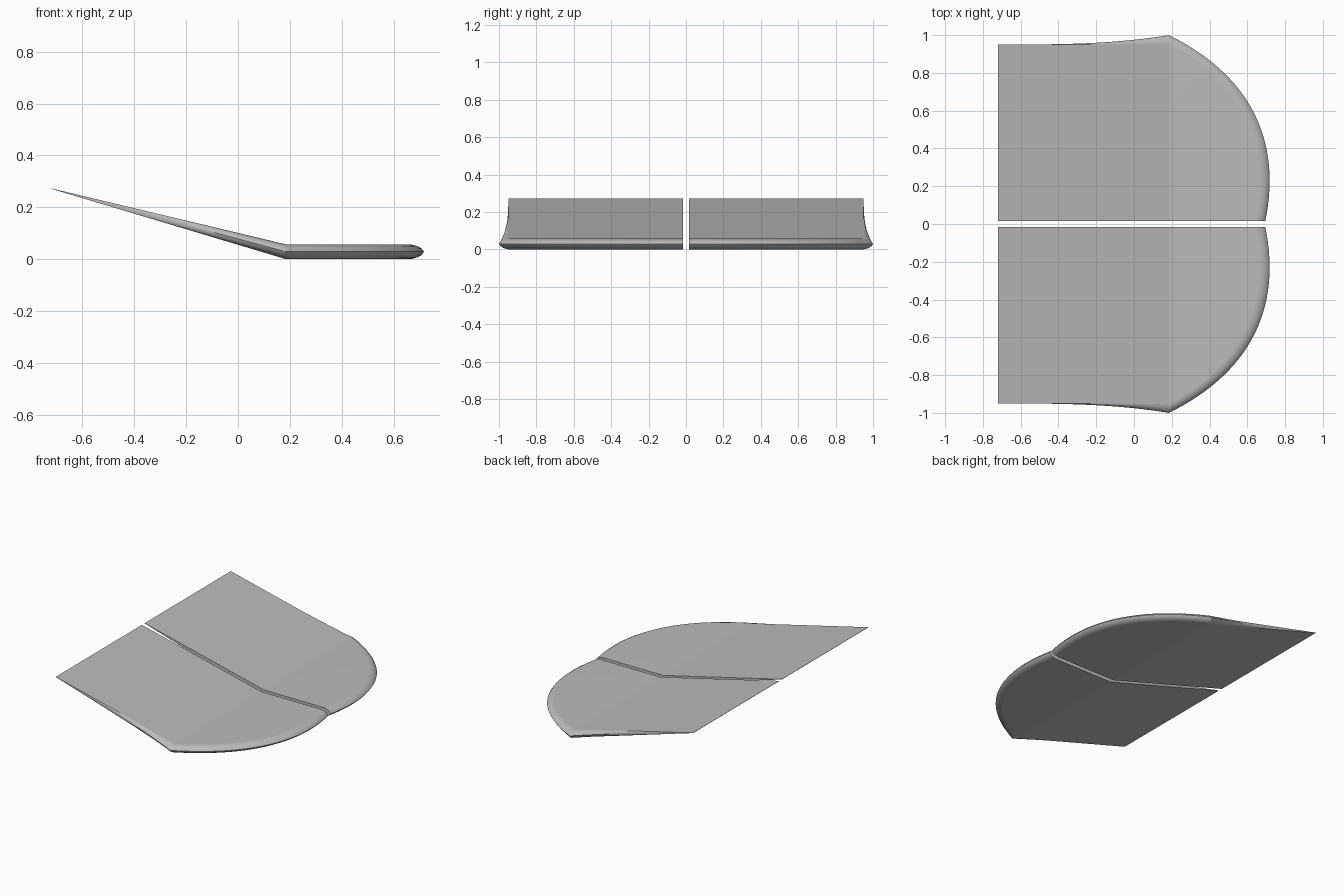
import bpy, bmesh, math
from mathutils import Vector

if "Cube" in bpy.data.objects:
    bpy.data.objects.remove(bpy.data.objects["Cube"])

HINGE, TIP, GAP, SIDE = 0.185, -0.72, 0.015, 0.95
THICK, TIP_Z = 0.057, 0.272

grey = bpy.data.materials.new("light_grey")
grey.diffuse_color = (0.5, 0.5, 0.5, 1)
grey.use_nodes = True
grey.node_tree.nodes["Principled BSDF"].inputs["Base Color"].default_value = grey.diffuse_color

# Half-profile of the rounded rim: (outward fraction, height fraction)
RIM = [(0, 1), (0.5, 0.78), (0.82, 0.44), (1, 0), (0.82, -0.44), (0.5, -0.78), (0, -1)]


def height(x, s):
    """Height of the plate at x; s runs from -1 (bottom) to 1 (top)."""
    k = max(0.0, (HINGE - x) / (HINGE - TIP))
    mid = THICK / 2 + (TIP_Z - THICK / 2) * k
    half = THICK / 2 * (1 - k) + 0.0008 * k
    return mid + half * s


def bezier(t):
    p = [Vector(v) for v in ((HINGE, 1), (0.61, 0.79), (0.785, 0.45), (0.695, GAP))]
    u = 1 - t
    return p[0] * u**3 + p[1] * 3*u*u*t + p[2] * 3*u*t*t + p[3] * t**3


def outline():
    """Pairs of (inset point, outer point) from ramp tip to front centre."""
    pairs = []
    n = 14
    for i in range(n):
        k = i / n
        x = TIP + (HINGE - TIP) * k
        pairs.append((Vector((x, SIDE)), Vector((x, SIDE + 0.05 * k**3))))
    m = 32
    for i in range(m + 1):
        o = bezier(i / m)
        inset = Vector((HINGE + (o.x - HINGE) * 0.9, max(GAP, o.y * 0.95)))
        if i == m:
            inset.y = GAP
        pairs.append((inset, o))
    return pairs, n


def plate_half(name, side):
    bm = bmesh.new()
    pairs, h = outline()

    def vert(x, y, s):
        return bm.verts.new((x, side * y, height(x, s)))

    # Rounded rim strip
    rows = []
    for f, s in RIM:
        row = []
        for a, b in pairs:
            p = a.lerp(b, f)
            row.append(vert(p.x, p.y, s))
        rows.append(row)
    for r0, r1 in zip(rows, rows[1:]):
        for i in range(len(pairs) - 1):
            bm.faces.new((r0[i], r0[i + 1], r1[i + 1], r1[i]))

    # Top and bottom panels of the ramp and the flat front
    tip = [vert(TIP, GAP, s) for s in (1, -1)]
    fold = [vert(HINGE, GAP, s) for s in (1, -1)]
    for row, t, c in ((rows[0], tip[0], fold[0]), (rows[-1], tip[1], fold[1])):
        bm.faces.new(row[:h + 1] + [c, t])
        bm.faces.new(row[h:] + [c])

    # Inner walls along the gap and the thin trailing edge
    bm.faces.new((tip[0], fold[0], fold[1], tip[1]))
    bm.faces.new([fold[0]] + [r[-1] for r in rows] + [fold[1]])
    bm.faces.new([tip[0]] + [r[0] for r in rows] + [tip[1]])

    # Smooth rim, sharp fold and sharp corners
    bmesh.ops.recalc_face_normals(bm, faces=bm.faces)
    for f in bm.faces:
        f.smooth = True
    for e in bm.edges:
        on_fold = all(abs(v.co.x - HINGE) < 1e-4 for v in e.verts)
        if on_fold or e.calc_face_angle(0) > math.radians(35):
            e.smooth = False

    me = bpy.data.meshes.new(name)
    bm.to_mesh(me)
    bm.free()
    me.materials.append(grey)
    ob = bpy.data.objects.new(name, me)
    bpy.context.collection.objects.link(ob)
    mod = ob.modifiers.new("flat_panels", 'WEIGHTED_NORMAL')
    mod.keep_sharp = True
    return ob


plate_half("plate_left_half", 1)
plate_half("plate_right_half", -1)
